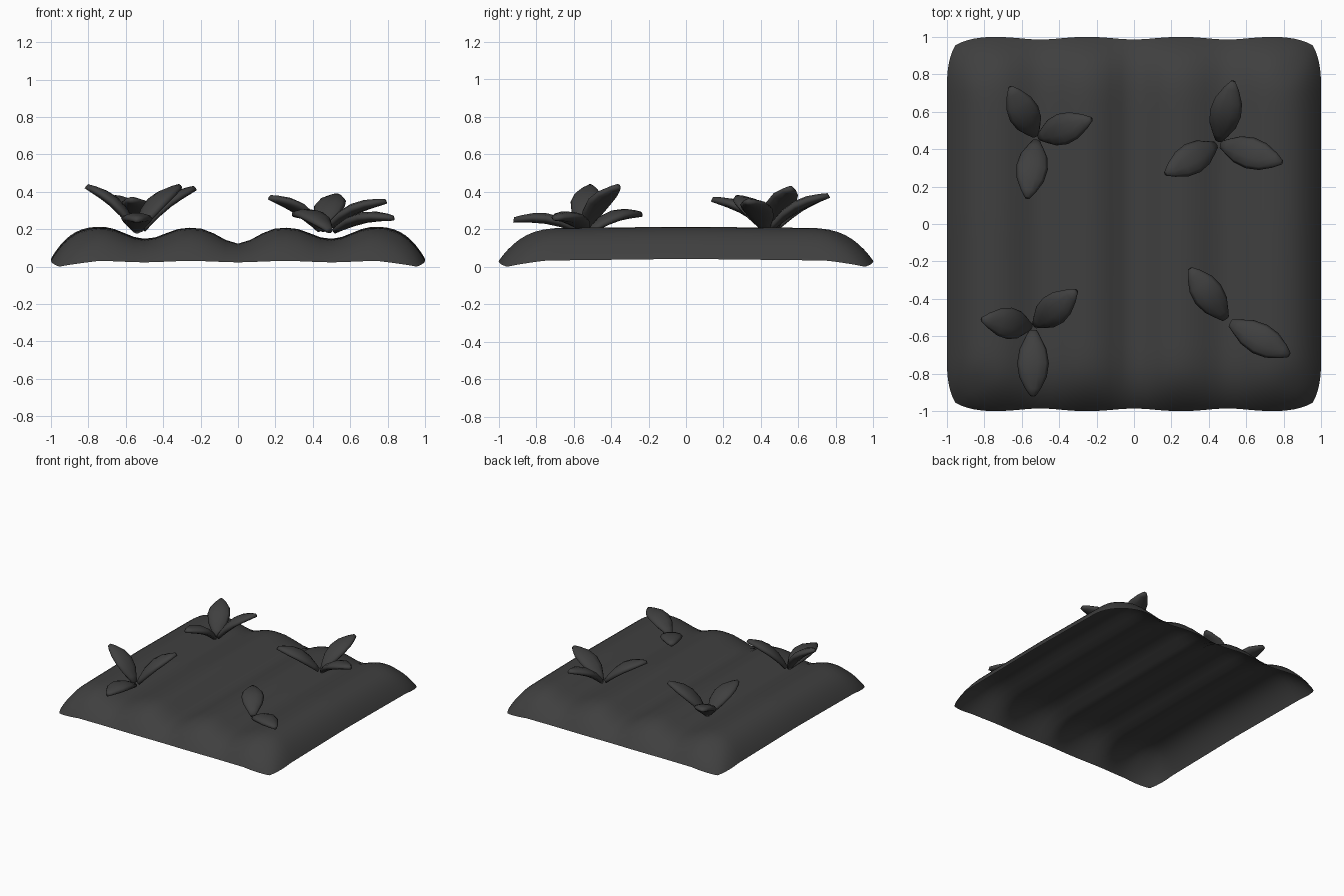
import bpy, bmesh, math
from mathutils import Vector

cube = bpy.data.objects.get("Cube")
if cube:
    bpy.data.objects.remove(cube)

charcoal = bpy.data.materials.new("charcoal")
charcoal.use_nodes = True
charcoal.diffuse_color = (0.05, 0.05, 0.05, 1)
charcoal.node_tree.nodes["Principled BSDF"].inputs["Base Color"].default_value = (0.05, 0.05, 0.05, 1)


def finish(bm, name):
    mesh = bpy.data.meshes.new(name)
    bm.to_mesh(mesh)
    bm.free()
    mesh.materials.append(charcoal)
    for p in mesh.polygons:
        p.use_smooth = True
    obj = bpy.data.objects.new(name, mesh)
    bpy.context.collection.objects.link(obj)
    return obj


def shoulder(distance, reach):
    return 1 - (1 - min(1, distance / reach)) ** 3


# Soil bed: open shell with four furrowed ridges and rounded-off edges
def soil_point(u, v):
    x, y = math.sin(u * math.pi / 2), math.sin(v * math.pi / 2)
    ax, ay = abs(x), abs(y)
    valley = (0.5 + 0.5 * math.cos(4 * math.pi * x)) ** 1.3
    if ax > 0.75:
        valley = 0
    depth = 0.075 - 0.02 * min(1, ax * 2)
    crest = 0.175 - depth * valley
    rim = 0.03 * min(1, (1 - min(ax, ay)) / 0.25)
    rim += 0.012 * (1 - ay) * ax - 0.007 * valley
    z = max(0, rim) + crest * shoulder(1 - ax, 0.30) * shoulder(1 - ay, 0.37)
    # Slightly cut corners and scalloped front and back edges
    corner = 0.045 * max(0, (ax + ay - 1.75) / 0.25) ** 2
    return Vector((x * (1 - corner), y * (1 - corner - 0.014 * valley * ay ** 8), z))


bm = bmesh.new()
bmesh.ops.create_grid(bm, x_segments=48, y_segments=40, size=1)
for vert in bm.verts:
    vert.co = soil_point(vert.co.x, vert.co.y)
finish(bm, "soil_bed")


# Leaf: flattened loft along an arched path from stem to tip
def add_leaf(bm, base, tip):
    along = tip - base
    side = along.cross(Vector((0, 0, 1))).normalized()
    normal = side.cross(along).normalized()
    stations = [(0, 0.25), (0.12, 0.5), (0.3, 0.85), (0.52, 1),
                (0.72, 0.87), (0.9, 0.48), (1, 0.16)]
    sides = 10
    rings = []
    for t, w in stations:
        centre = base + along * t + normal * 0.035 * math.sin(math.pi * t)
        ring = []
        for i in range(sides):
            a = 2 * math.pi * i / sides
            ring.append(bm.verts.new(centre + side * 0.085 * w * math.cos(a)
                                     + normal * (0.012 + 0.018 * w) * math.sin(a)))
        rings.append(ring)
    for r, s in zip(rings, rings[1:]):
        for i in range(sides):
            j = (i + 1) % sides
            bm.faces.new((r[i], r[j], s[j], s[i]))
    bm.faces.new(rings[0])
    bm.faces.new(rings[-1])


# Four sprouts: stem point, then leaf tips
sprouts = {
    "back_right_sprout": ((-0.52, 0.46), [(-0.66, 0.73, 0.37), (-0.23, 0.56, 0.42), (-0.57, 0.14, 0.36)]),
    "back_left_sprout": ((0.45, 0.43), [(0.53, 0.76, 0.38), (0.79, 0.33, 0.35), (0.17, 0.27, 0.37)]),
    "front_right_sprout": ((-0.54, -0.55), [(-0.81, -0.51, 0.43), (-0.31, -0.36, 0.43), (-0.54, -0.92, 0.25)]),
    "front_left_sprout": ((0.50, -0.52), [(0.30, -0.24, 0.28), (0.83, -0.70, 0.26)]),
}
for name, (stem, tips) in sprouts.items():
    bm = bmesh.new()
    base = Vector((*stem, 0.19))
    for tip in tips:
        tip = Vector(tip)
        add_leaf(bm, base + (tip - base) * 0.05, tip)
    bmesh.ops.recalc_face_normals(bm, faces=bm.faces)
    finish(bm, name)
